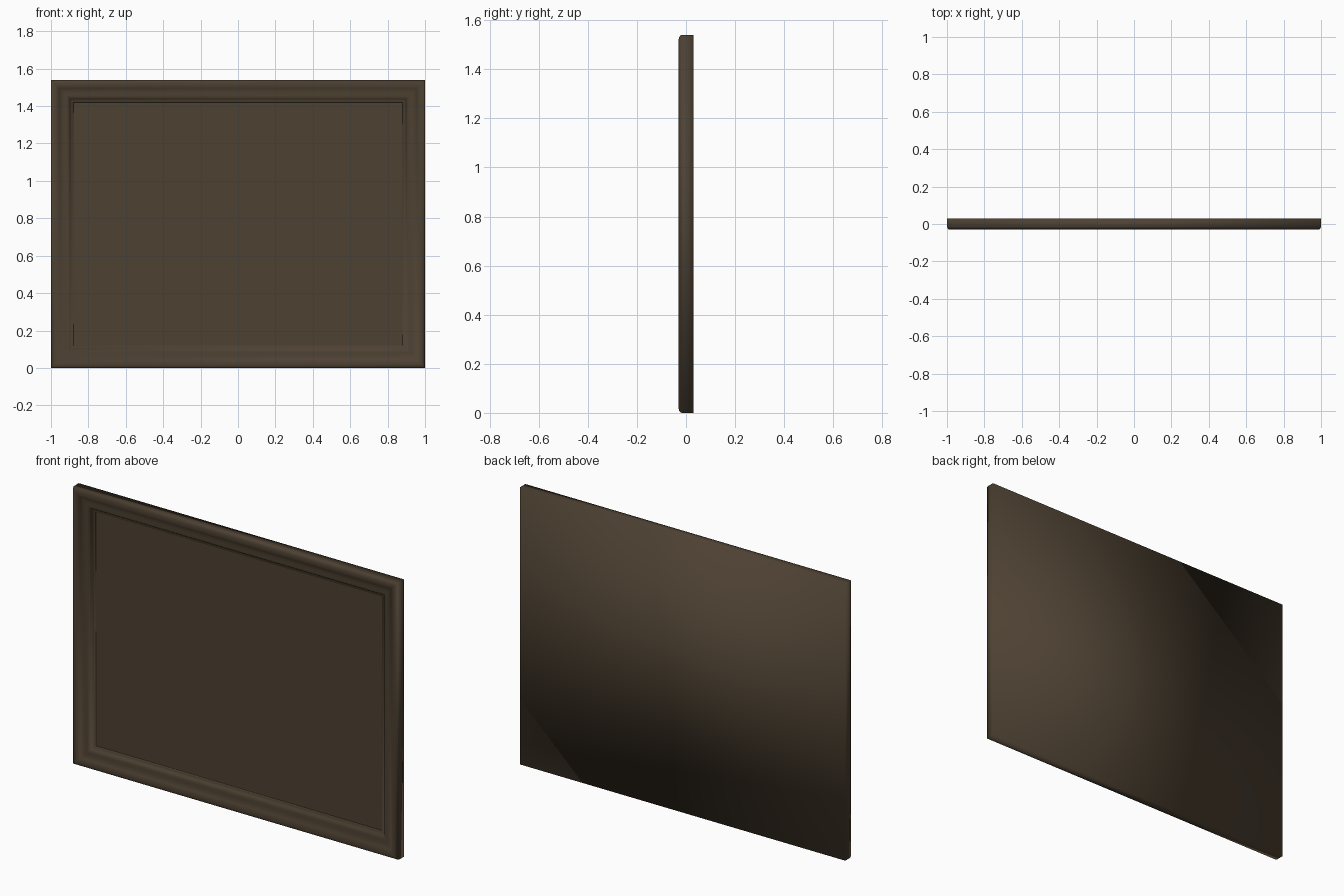
import bpy, bmesh

cube = bpy.data.objects.get("Cube")
if cube:
    bpy.data.objects.remove(cube, do_unlink=True)

WIDTH, HEIGHT = 2.0, 1.54

wood = bpy.data.materials.new("dark_brown_wood")
wood.use_nodes = True
colour = (0.075, 0.053, 0.032, 1)
wood.diffuse_color = colour
wood.node_tree.nodes["Principled BSDF"].inputs["Base Color"].default_value = colour


def ring(bm, inset, y):
    """Rectangle of four vertices, counter-clockwise from the front."""
    x, low, high = WIDTH / 2 - inset, inset, HEIGHT - inset
    return [bm.verts.new(p) for p in
            ((-x, y, low), (x, y, low), (x, y, high), (-x, y, high))]


def build(name, profile, cap_back, cap_front, smooth):
    """Sweep an (inset, depth) profile around the mitred rectangle."""
    bm = bmesh.new()
    rings = [ring(bm, *point) for point in profile]
    for outer, inner in zip(rings, rings[1:]):
        for i in range(4):
            j = (i + 1) % 4
            bm.faces.new((outer[i], outer[j], inner[j], inner[i]))
    if cap_back:
        bm.faces.new(rings[0][::-1])
    if cap_front:
        bm.faces.new(rings[-1])
    for face in bm.faces:
        face.smooth = smooth
    mesh = bpy.data.meshes.new(name)
    bm.to_mesh(mesh)
    bm.free()
    mesh.materials.append(wood)
    obj = bpy.data.objects.new(name, mesh)
    bpy.context.collection.objects.link(obj)
    return obj


# Moulded frame with its solid back, from the back edge to the inner lip
moulding = [
    (0, 0.03), (0, -0.016), (0.003, -0.023), (0.009, -0.028),
    (0.018, -0.03), (0.03, -0.029), (0.04, -0.025), (0.045, -0.021),
    (0.055, -0.016), (0.068, -0.014), (0.082, -0.014), (0.092, -0.012),
    (0.099, -0.006), (0.104, 0.002), (0.112, 0.005), (0.119, 0.007),
    (0.12, 0.013),
]
build("picture_frame", moulding, True, False, True)

# Flat recessed panel
build("inner_panel", [(0.118, 0.016), (0.118, 0.011)], True, True, False)
